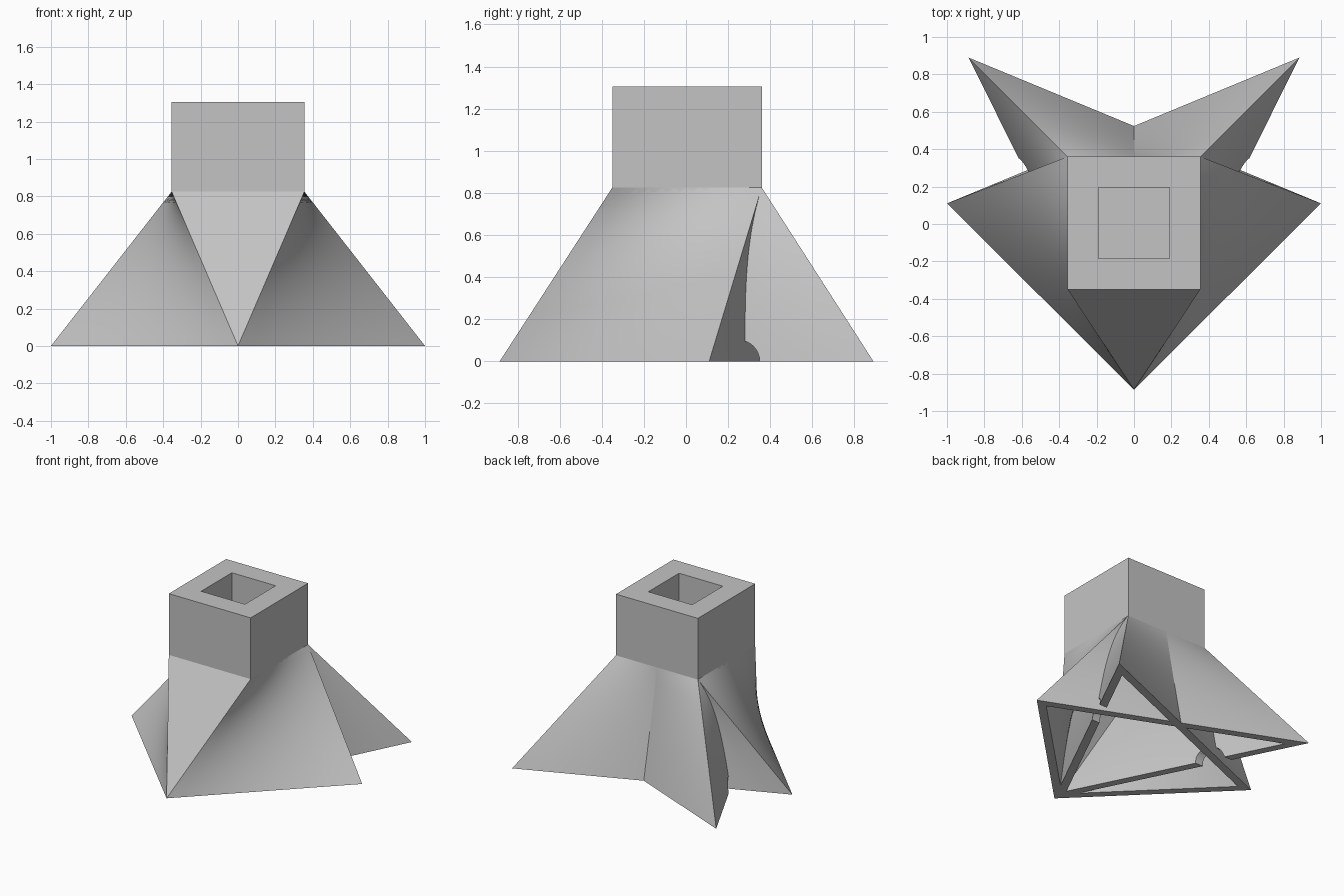
import bpy, bmesh, math
from mathutils import Vector

if "Cube" in bpy.data.objects:
    bpy.data.objects.remove(bpy.data.objects["Cube"])

# One plain grey
grey = bpy.data.materials.new("plain_grey")
grey.use_nodes = True
COLOR = (0.55, 0.55, 0.55, 1)
grey.diffuse_color = COLOR
grey.node_tree.nodes["Principled BSDF"].inputs["Base Color"].default_value = COLOR

HALF, NECK_Z, TOP_Z, WALL = 0.355, 0.825, 1.305, 0.06
SIDE_STEPS, RISE_STEPS = 12, 24


def add_object(name, bm):
    bmesh.ops.recalc_face_normals(bm, faces=bm.faces)
    mesh = bpy.data.meshes.new(name)
    bm.to_mesh(mesh)
    bm.free()
    mesh.materials.append(grey)
    obj = bpy.data.objects.new(name, mesh)
    bpy.context.collection.objects.link(obj)
    return obj


def divided_ring(corners):
    """Split each side of a closed outline into even steps."""
    return [a.lerp(b, i / SIDE_STEPS)
            for a, b in zip(corners, corners[1:] + corners[:1])
            for i in range(SIDE_STEPS)]


def loft(bm, bottom, top):
    """Ruled skin between two outlines, capped at the top; returns the bottom ring."""
    low, high = divided_ring(bottom), divided_ring(top)
    rows = [[bm.verts.new(a.lerp(b, k / RISE_STEPS)) for a, b in zip(low, high)]
            for k in range(RISE_STEPS + 1)]
    for r0, r1 in zip(rows, rows[1:]):
        bridge(bm, r0, r1)
    bm.faces.new(rows[-1])
    return rows[0]


def bridge(bm, r0, r1):
    n = len(r0)
    for i in range(n):
        j = (i + 1) % n
        bm.faces.new((r0[i], r0[j], r1[j], r1[i]))


def square(half, z):
    return [Vector((x * half, y * half + 0.005, z))
            for x, y in ((1, -1), (1, 1), (-1, 1), (-1, -1))]


# Hollow skirt: a triangle on the ground rising to the square neck
front, side, back = Vector((0, -0.885, 0)), Vector((1, 0.11, 0)), Vector((-0.885, 0.89, 0))
a, b, c = (side - back).length, (back - front).length, (front - side).length
center = (front * a + side * b + back * c) / (a + b + c)
in_radius = (side - front).cross(back - front).length / (a + b + c)
outline = [front, side, back, front]
inset = [center.lerp(p, 1 - WALL / in_radius) for p in outline]

bm = bmesh.new()
outer = loft(bm, outline, square(HALF, NECK_Z))
inner = loft(bm, inset, square(HALF - WALL, NECK_Z - 0.02))
bridge(bm, outer, inner)
bmesh.ops.remove_doubles(bm, verts=bm.verts, dist=1e-5)
skirt = add_object("skirt", bm)
bpy.ops.object.select_all(action="DESELECT")
skirt.select_set(True)
bpy.context.view_layer.objects.active = skirt
bpy.ops.object.shade_smooth_by_angle(angle=math.radians(30))

# Small arched opening in the wall
bpy.ops.mesh.primitive_cylinder_add(vertices=32, radius=0.1, depth=0.6,
                                    location=(-0.6, 0.25, 0), rotation=(0, math.pi / 2, 0))
cutter = bpy.context.object
cutter.name = "opening_cutter"
cutter.data.materials.append(grey)
cutter.hide_render = True
cutter.hide_set(True)
cut = skirt.modifiers.new("opening", "BOOLEAN")
cut.operation, cut.object, cut.solver = "DIFFERENCE", cutter, "EXACT"

# Second skirt is the mirror image, crossing the first
mirror = skirt.modifiers.new("mirrored_skirt", "MIRROR")
mirror.use_mirror_merge = False

# Square neck with a square socket
bm = bmesh.new()
lower = [bm.verts.new(p) for p in square(HALF, NECK_Z)]
upper = [bm.verts.new(p) for p in square(HALF, TOP_Z)]
rim = [bm.verts.new(p) for p in square(0.19, TOP_Z)]
floor = [bm.verts.new(p) for p in square(0.19, TOP_Z - 0.4)]
for r0, r1 in ((lower, upper), (upper, rim), (rim, floor)):
    bridge(bm, r0, r1)
bm.faces.new(lower)
bm.faces.new(floor)
add_object("neck", bm)
